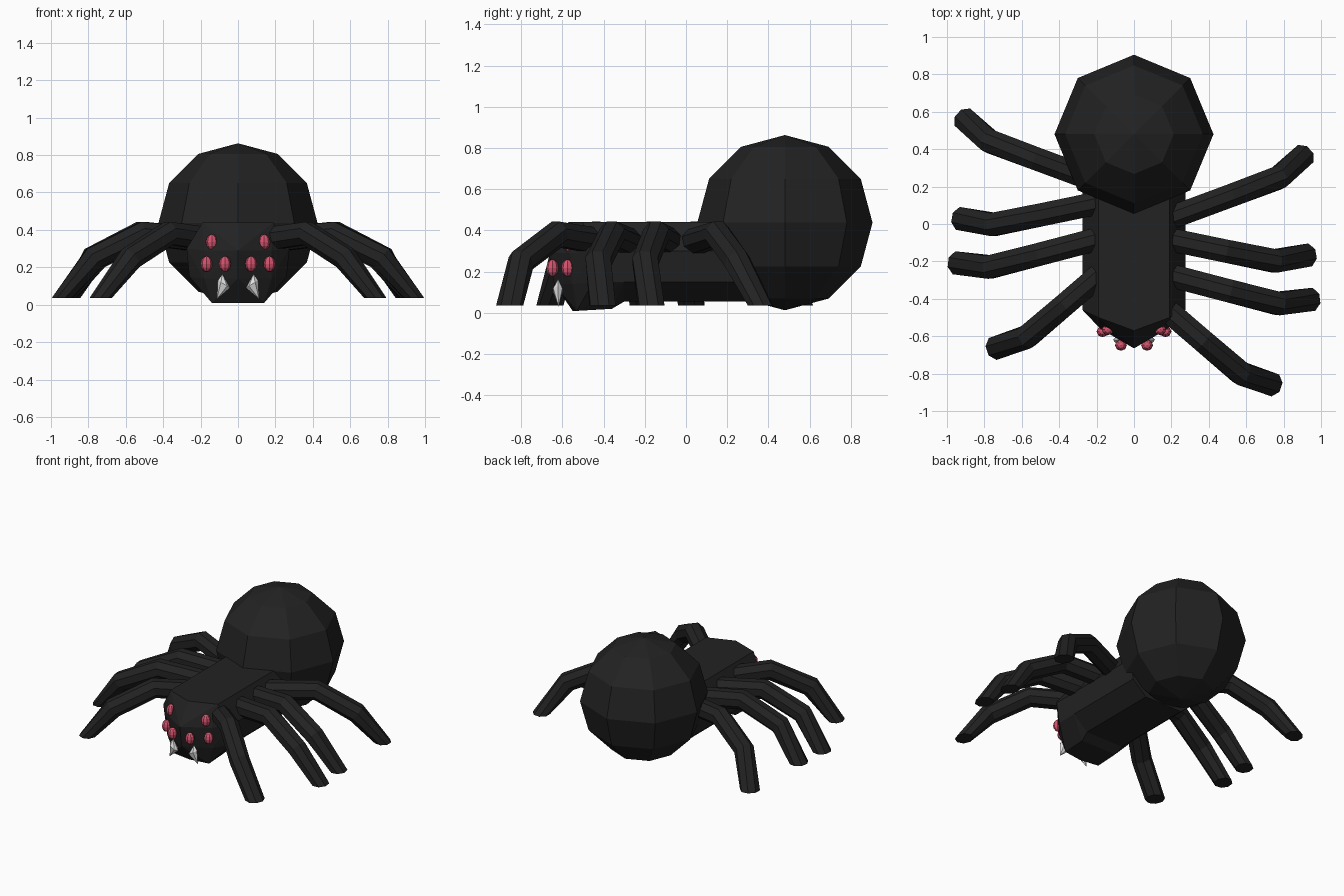
import bpy, bmesh, math
from mathutils import Vector, Matrix

cube = bpy.data.objects.get("Cube")
if cube:
    bpy.data.objects.remove(cube, do_unlink=True)


def material(name, color):
    m = bpy.data.materials.new(name)
    m.use_nodes = True
    m.diffuse_color = color
    bsdf = m.node_tree.nodes["Principled BSDF"]
    bsdf.inputs["Base Color"].default_value = color
    bsdf.inputs["Roughness"].default_value = 0.8
    return m


BLACK = material("body_black", (0.016, 0.016, 0.016, 1))
PINK = material("eye_pink", (0.68, 0.09, 0.16, 1))
WHITE = material("fang_white", (0.75, 0.75, 0.75, 1))


def finish(bm, name, mat):
    bmesh.ops.recalc_face_normals(bm, faces=bm.faces)
    mesh = bpy.data.meshes.new(name)
    bm.to_mesh(mesh)
    bm.free()
    mesh.materials.append(mat)
    obj = bpy.data.objects.new(name, mesh)
    bpy.context.collection.objects.link(obj)
    return obj


def hull(name, points, mat):
    """Convex solid around the given points."""
    bm = bmesh.new()
    for p in points:
        bm.verts.new(p)
    res = bmesh.ops.convex_hull(bm, input=bm.verts)
    loose = [v for v in set(res["geom_interior"]) if isinstance(v, bmesh.types.BMVert)]
    bmesh.ops.delete(bm, geom=loose, context="VERTS")
    bmesh.ops.dissolve_limit(bm, angle_limit=0.02, verts=bm.verts, edges=bm.edges)
    return finish(bm, name, mat)


def ball(name, center, size, mat):
    """Faceted sphere with eight segments and six rings."""
    bm = bmesh.new()
    bmesh.ops.create_uvsphere(bm, u_segments=8, v_segments=6, radius=1)
    bm.transform(Matrix.Translation(center) @ Matrix.Diagonal((*size, 1)))
    return finish(bm, name, mat)


def both_sides(points):
    return [(s * x, y, z) for x, y, z in points for s in (1, -1)]


# Abdomen
ball("abdomen", (0, 0.48, 0.438), (0.425,) * 3, BLACK)

# Thorax: bevelled bar running into the abdomen
section = [(0.19, 0.44), (0.275, 0.3), (0.26, 0.15), (0.15, 0.055)]
hull("thorax", both_sides([(x, y, z) for x, z in section for y in (-0.4, 0.3)]), BLACK)

# Head: wedge-shaped front
head = [
    (0, -0.57, 0.44), (0.19, -0.5, 0.44), (0.19, -0.3, 0.44),
    (0, -0.665, 0.29), (0.18, -0.56, 0.29), (0.275, -0.46, 0.3), (0.275, -0.3, 0.3),
    (0, -0.64, 0.14), (0.18, -0.55, 0.14), (0.26, -0.45, 0.15), (0.26, -0.3, 0.15),
    (0, -0.55, 0.01), (0.14, -0.53, 0.01), (0.14, -0.36, 0.02), (0.15, -0.3, 0.055),
]
hull("head", both_sides(head), BLACK)

# Legs: one bent tube, turned and placed for each hip
LEG_PATH = [(-0.06, 0.016, 0.345), (0.26, -0.068, 0.382), (0.52, -0.135, 0.25), (0.69, -0.115, 0.035)]
LEG_RADIUS = 0.067
SIDES = 8


def leg(name, hip, turn, side, shift):
    rot = Matrix.Rotation(math.radians(turn), 3, "Z")
    path = [rot @ Vector(p) + Vector((*hip, 0)) for p in LEG_PATH]
    bm = bmesh.new()
    rings = []
    for i, p in enumerate(path):
        before = (p - path[max(i - 1, 0)]).normalized()
        after = (path[min(i + 1, len(path) - 1)] - p).normalized()
        along = (before + after).normalized()
        across = Vector((-along.y, along.x, 0)).normalized()
        up = along.cross(across)
        if i == len(path) - 1:  # foot is cut flat on the ground
            up = Vector((along.x, along.y, 0)).normalized() * 0.87
        ring = []
        for k in range(SIDES):
            a = 2 * math.pi * (k + 0.5) / SIDES
            q = p + LEG_RADIUS * (across * math.cos(a) + up * math.sin(a))
            ring.append(bm.verts.new((side * q.x, q.y + shift, q.z)))
        rings.append(ring)
    for r, s in zip(rings, rings[1:]):
        for k in range(SIDES):
            j = (k + 1) % SIDES
            bm.faces.new((r[k], r[j], s[j], s[k]))
    bm.faces.new(rings[0])
    bm.faces.new(rings[-1])
    finish(bm, name, BLACK)


HIPS = [
    ("hind", (0.27, 0.06), 35),
    ("mid_hind", (0.225, -0.09), 3),
    ("mid_front", (0.25, -0.29), 0),
    ("front", (0.165, -0.45), -26),
]
for label, hip, turn in HIPS:
    leg(label + "_leg_left", hip, turn, 1, 0)
    leg(label + "_leg_right", hip, turn, -1, 0.195)

# Eyes and fangs, mirrored
EYES = [("inner_eye", (0.07, -0.648, 0.218)), ("outer_eye", (0.168, -0.575, 0.218)),
        ("upper_eye", (0.14, -0.565, 0.335))]
for side, tag in ((1, "left"), (-1, "right")):
    for label, (x, y, z) in EYES:
        ball(f"{label}_{tag}", (side * x, y, z), (0.032, 0.03, 0.042), PINK)
    fang = [(0.113, -0.618, 0.03), (0.083, -0.62, 0.165)]
    for k in range(6):
        a = k * math.pi / 3
        fang.append((0.075 + 0.033 * math.cos(a), -0.622 + 0.026 * math.sin(a),
                     0.11 + 0.02 * math.cos(a)))
    hull("fang_" + tag, [(side * x, y, z) for x, y, z in fang], WHITE)
